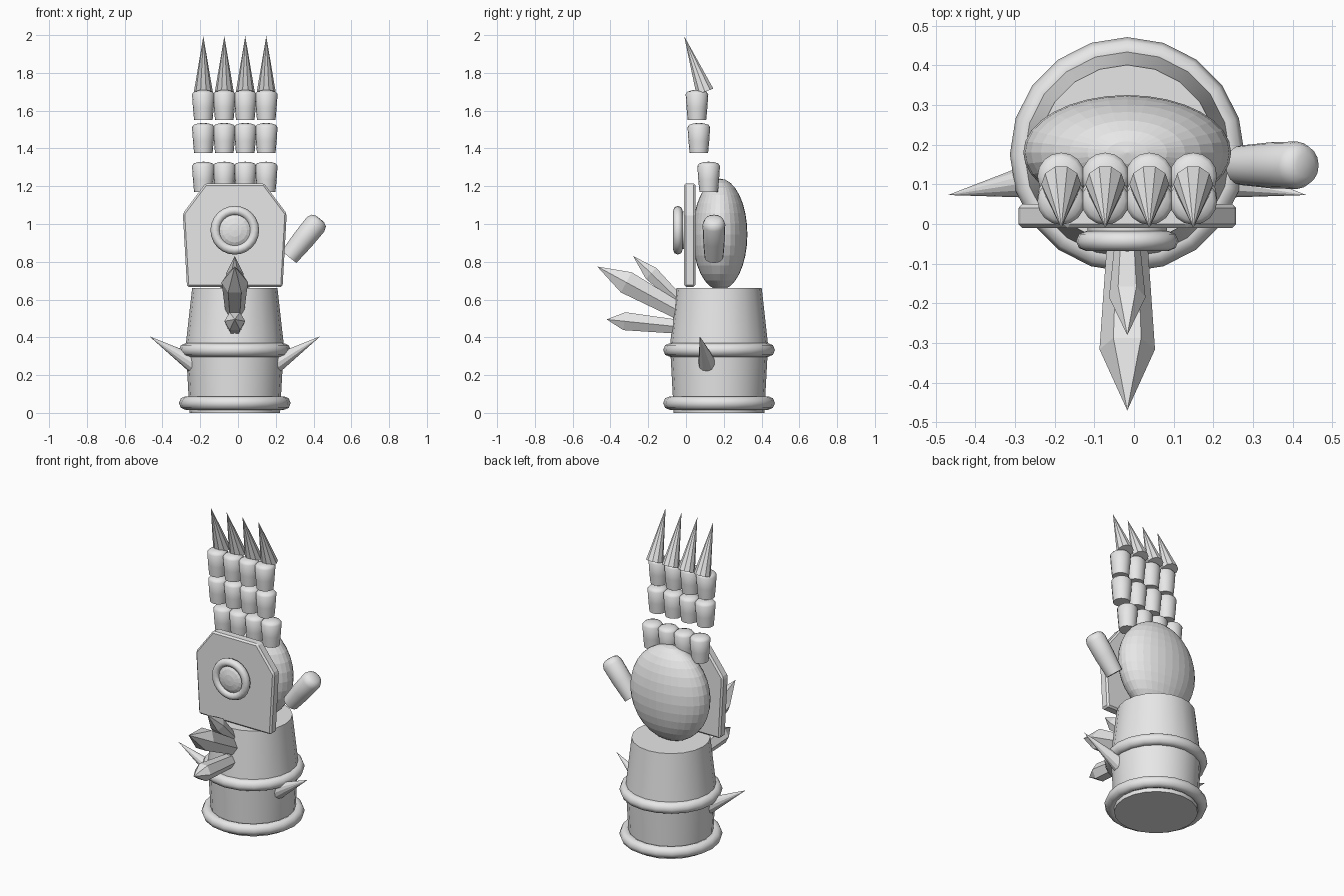
import bpy, math
from mathutils import Vector, Matrix

cube = bpy.data.objects.get("Cube")
if cube:
    bpy.data.objects.remove(cube, do_unlink=True)

GREY = (0.8, 0.8, 0.8, 1)
mat = bpy.data.materials.new("plain grey")
mat.use_nodes = True
mat.diffuse_color = GREY
mat.node_tree.nodes["Principled BSDF"].inputs["Base Color"].default_value = GREY
CX = -0.017      # centre line of the hand


def finish(name, smooth=None):
    ob = bpy.context.object
    ob.name = name
    ob.data.materials.clear()
    ob.data.materials.append(mat)
    if smooth:
        bpy.ops.object.shade_smooth_by_angle(angle=math.radians(smooth))
    return ob


def mesh_object(name, verts, faces, smooth=None):
    me = bpy.data.meshes.new(name)
    me.from_pydata(verts, [], faces)
    me.update()
    ob = bpy.data.objects.new(name, me)
    bpy.context.collection.objects.link(ob)
    bpy.ops.object.select_all(action='DESELECT')
    bpy.context.view_layer.objects.active = ob
    ob.select_set(True)
    return finish(name, smooth)


def turned(name, profile, base, tip, sides, smooth=None, phase=0.0):
    """Capped lathe of (radius, fraction along axis) from base to tip."""
    base, tip = Vector(base), Vector(tip)
    axis = tip - base
    w = axis.normalized()
    u = Vector((1, 0, 0)) if abs(w.x) < 0.3 else Vector((0, 1, 0))
    u = (u - w * u.dot(w)).normalized()
    v = w.cross(u)
    verts, faces, rings = [], [], []
    for r, t in profile:
        ids = []
        for i in range(1 if r == 0 else sides):
            a = math.tau * i / sides + phase
            ids.append(len(verts))
            verts.append(base + axis * t + (u * math.cos(a) + v * math.sin(a)) * r)
        rings.append(ids)
    for lo, hi in zip(rings, rings[1:]):
        for i in range(sides):
            j = (i + 1) % sides
            if len(hi) == 1:
                faces.append((lo[i], lo[j], hi[0]))
            else:
                faces.append((lo[i], lo[j], hi[j], hi[i]))
    faces.append(rings[0][::-1])
    if len(rings[-1]) > 1:
        faces.append(rings[-1])
    return mesh_object(name, verts, faces, smooth)


def torus(name, loc, major, minor, sides, minor_sides, rot=(0, 0, 0)):
    bpy.ops.mesh.primitive_torus_add(location=loc, rotation=rot, major_radius=major,
                                     minor_radius=minor, major_segments=sides,
                                     minor_segments=minor_sides)
    return finish(name, 50)


def ball(name, loc, scale, segs, rings, rot=(0, 0, 0), smooth=None):
    bpy.ops.mesh.primitive_uv_sphere_add(segments=segs, ring_count=rings, radius=1,
                                         location=loc, rotation=rot)
    bpy.context.object.scale = scale
    return finish(name, smooth)


# Forearm cuff: lower and upper sleeves with two rings
CY = 0.175
turned("lower_cuff", [(0.24, 0), (0.258, 1)], (CX, CY, 0), (CX, CY, 0.33), 20, 40)
turned("upper_cuff", [(0.263, 0), (0.226, 1)], (CX, CY, 0.33), (CX, CY, 0.66), 20, 40)
for name, z in (("bottom_ring", 0.052), ("middle_ring", 0.333)):
    torus(name, (CX, CY, z), 0.26, 0.036, 20, 8)

# Palm and back-of-hand plate
ball("palm", (CX, 0.18, 0.945), (0.262, 0.145, 0.295), 32, 16)
half = [(0.253, 0.667), (0.275, 1.055), (0.155, 1.215)]
outline = [(CX + x, z) for x, z in half] + [(CX - x, z) for x, z in half[::-1]]
n = len(outline)
verts = [(x, y, z) for y in (-0.01, 0.05) for x, z in outline]
faces = [tuple(range(n)), tuple(range(2 * n - 1, n - 1, -1))]
faces += [(i, i + n, (i + 1) % n + n, (i + 1) % n) for i in range(n)]
plate = mesh_object("hand_plate", verts, faces)
bevel = plate.modifiers.new("edge", 'BEVEL')
bevel.width = 0.01
bevel.segments = 1

# Round medallion on the plate
FACE = (math.pi / 2, 0, 0)
torus("medallion_ring", (CX, -0.043, 0.967), 0.104, 0.025, 24, 8, FACE)
turned("medallion_back", [(0.1, 0), (0.1, 1)], (CX, 0, 0.967), (CX, -0.04, 0.967), 24, 40)
ball("medallion_dome", (CX, -0.035, 0.967), (0.092, 0.092, 0.034), 16, 8, FACE)

# Fingers: three rows of segments with a claw on each
SEGMENT = [(0.049, 0), (0.055, 0.4), (0.06, 0.86), (0.05, 0.94), (0.028, 0.985), (0, 1)]
ROWS = (("lower", 0.12, 1.17), ("middle", 0.068, 1.375), ("upper", 0.058, 1.55))
for i in range(4):
    x = CX + (i - 1.5) * 0.111
    for row, y, z in ROWS:
        turned(f"finger_{i + 1}_{row}_segment", SEGMENT, (x, y, z), (x, y, z + 0.16), 16, 50)
    turned(f"finger_{i + 1}_claw", [(0.05, 0), (0, 1)], (x, 0.1, 1.7), (x, -0.01, 1.995), 10)

# Thumb
thumb = [(0.05, 0), (0.058, 0.45), (0.06, 0.85), (0.05, 0.95), (0.03, 0.99), (0, 1)]
turned("thumb", thumb, (0.27, 0.148, 0.825), (0.435, 0.148, 1.028), 16, 50)

# Side spikes, mirrored
for side, s in (("left", 1), ("right", -1)):
    turned(f"{side}_cuff_spike", [(0.048, 0), (0, 1)], (CX + s * 0.22, 0.113, 0.262),
           (CX + s * 0.452, 0.073, 0.405), 12)

# Pointed crystals on the front of the wrist: radii, shoulder, base and tip (y, z)
CRYSTALS = (
    ("large_crystal", 0.05, 0.07, 0.65, (-0.03, 0.535), (-0.47, 0.775)),
    ("upper_crystal", 0.03, 0.046, 0.62, (-0.03, 0.59), (-0.28, 0.83)),
    ("lower_crystal", 0.042, 0.055, 0.76, (-0.03, 0.455), (-0.42, 0.495)),
)
for name, r0, r1, shoulder, (by, bz), (ty, tz) in CRYSTALS:
    turned(name, [(r0, 0), (r1, shoulder), (0, 1)], (CX, by, bz), (CX, ty, tz), 6)
